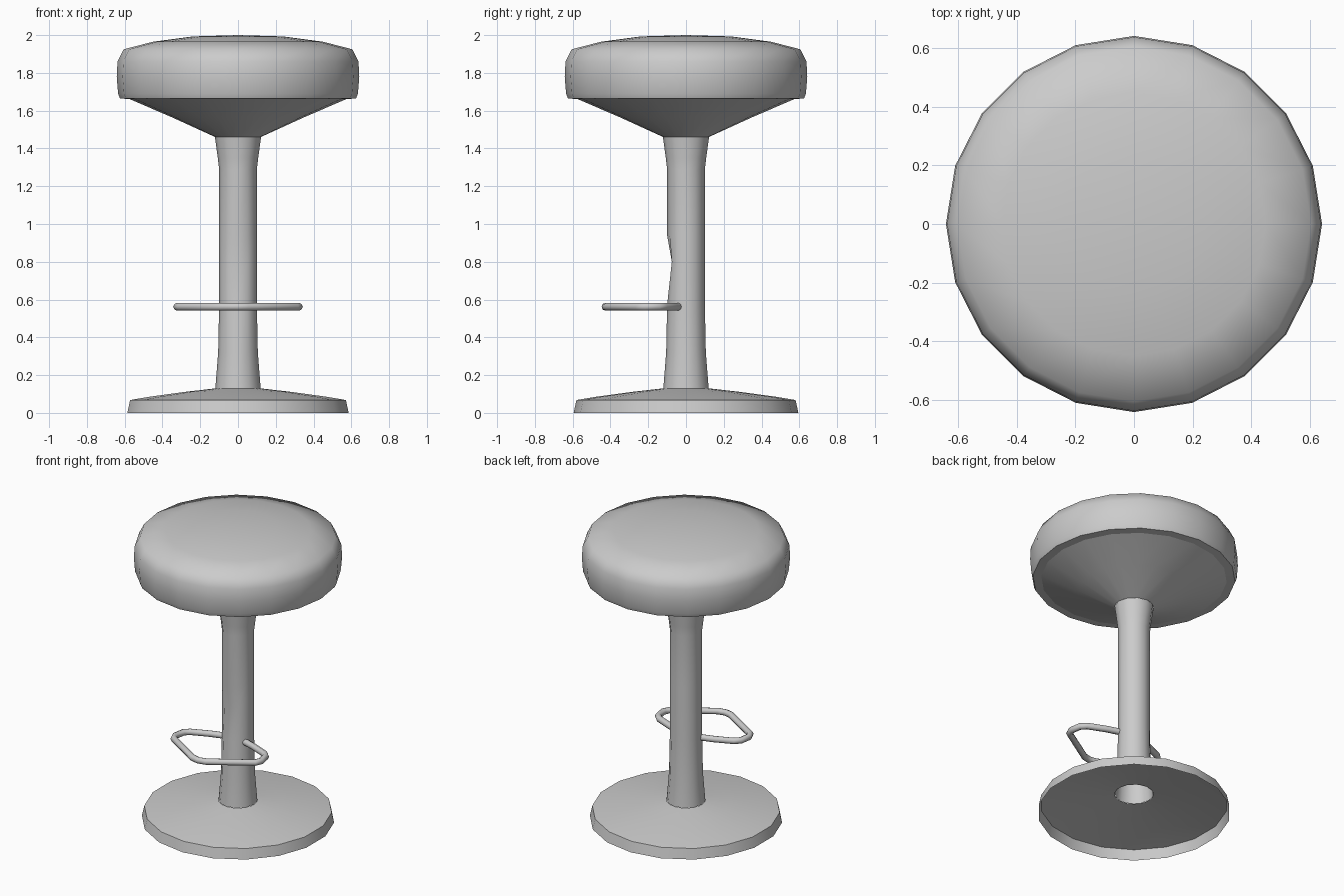
import bpy, bmesh
from math import sin, cos, pi, radians

if "Cube" in bpy.data.objects:
    bpy.data.objects.remove(bpy.data.objects["Cube"])


def smooth(obj, angle=50):
    bpy.ops.object.select_all(action='DESELECT')
    obj.select_set(True)
    bpy.context.view_layer.objects.active = obj
    bpy.ops.object.shade_smooth_by_angle(angle=radians(angle))


def lathe(name, profile, sides):
    """Revolve (radius, z) points, listed bottom to top on the outside, about z."""
    bm = bmesh.new()
    rings = []
    for r, z in profile:
        if r == 0:
            rings.append([bm.verts.new((0, 0, z))] * sides)
        else:
            rings.append([bm.verts.new((r * cos(pi / 2 + 2 * pi * i / sides),
                                        r * sin(pi / 2 + 2 * pi * i / sides), z))
                          for i in range(sides)])
    for a, b in zip(rings, rings[1:]):
        for i in range(sides):
            j = (i + 1) % sides
            quad = list(dict.fromkeys([a[i], a[j], b[j], b[i]]))
            bm.faces.new(quad)
    mesh = bpy.data.meshes.new(name)
    bm.to_mesh(mesh)
    bm.free()
    obj = bpy.data.objects.new(name, mesh)
    bpy.context.collection.objects.link(obj)
    smooth(obj)
    return obj


# Padded round seat
lathe("seat_cushion", [(0.56, 1.66), (0.625, 1.665), (0.635, 1.69), (0.642, 1.78),
                       (0.638, 1.86), (0.605, 1.925), (0.45, 1.965), (0.24, 1.993),
                       (0, 2.0)], 20)

# Cone carrying the seat
lathe("seat_support", [(0.12, 1.46), (0.35, 1.565), (0.58, 1.664)], 20)

# Column flared at both ends, with a shallow dent in front
column = lathe("column", [(0.12, 0.13), (0.105, 0.32), (0.1, 0.57), (0.1, 0.8),
                          (0.1, 0.94), (0.1, 1.29), (0.107, 1.35), (0.122, 1.46)], 12)
for v in column.data.vertices:
    if abs(v.co.z - 0.8) < 0.01:
        v.co.y = max(v.co.y, -0.075)

# Hollow dished foot, open underneath
lathe("base", [(0.595, 0), (0.58, 0.068), (0.48, 0.085), (0.28, 0.112), (0.12, 0.13)], 18)

# Bent-tube footrest, mirrored from its right half
half = [(0.06, -0.035), (0.16, -0.065), (0.28, -0.115), (0.31, -0.145),
        (0.322, -0.215), (0.305, -0.255), (0.05, -0.415)]
path = half + [(0, -0.426)] + [(-x, y) for x, y in reversed(half)]
curve = bpy.data.curves.new("footrest", 'CURVE')
curve.dimensions = '3D'
curve.bevel_depth = 0.021
curve.bevel_resolution = 2
curve.use_fill_caps = True
spline = curve.splines.new('POLY')
spline.points.add(len(path) - 1)
for p, (x, y) in zip(spline.points, path):
    p.co = (x, y, 0.562, 1)
footrest = bpy.data.objects.new("footrest", curve)
bpy.context.collection.objects.link(footrest)
bpy.ops.object.select_all(action='DESELECT')
footrest.select_set(True)
bpy.context.view_layer.objects.active = footrest
bpy.ops.object.convert(target='MESH')
smooth(bpy.context.view_layer.objects.active)
